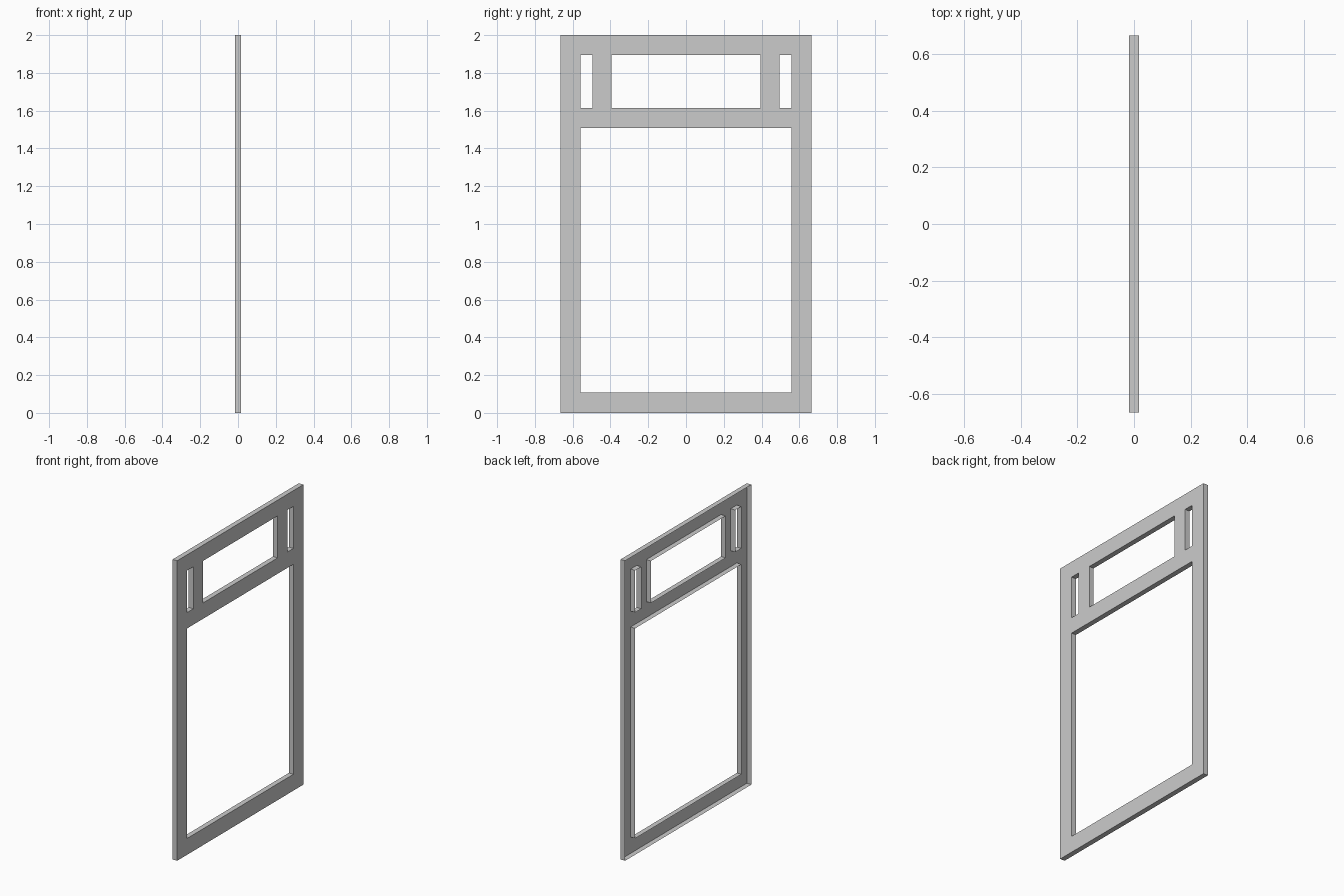
import bpy, bmesh
from mathutils import Vector

if "Cube" in bpy.data.objects:
    bpy.data.objects.remove(bpy.data.objects["Cube"])

X_FRONT, DEPTH = 0.017, 0.034
Y = [-0.665, -0.559, -0.495, -0.394, 0.394, 0.495, 0.559, 0.665]
Z = [0, 0.109, 1.509, 1.615, 1.895, 2.0]


def is_opening(i, j):
    # large lower opening, then two slots and a wide window above
    return (j == 1 and 1 <= i <= 5) or (j == 3 and i in (1, 3, 5))


bm = bmesh.new()

# Flat panel facing +x, leaving out the opening cells
grid = [[bm.verts.new((X_FRONT, y, z)) for z in Z] for y in Y]
for i in range(len(Y) - 1):
    for j in range(len(Z) - 1):
        if not is_opening(i, j):
            bm.faces.new((grid[i][j], grid[i + 1][j],
                          grid[i + 1][j + 1], grid[i][j + 1]))
bmesh.ops.delete(bm, geom=[v for v in bm.verts if not v.link_faces], context='VERTS')

# Thin rims around the outside and every opening; the -x side stays open
rim = [e for e in bm.edges if e.is_boundary]
new = bmesh.ops.extrude_edge_only(bm, edges=rim)["geom"]
bmesh.ops.translate(bm, vec=Vector((-DEPTH, 0, 0)),
                    verts=[g for g in new if isinstance(g, bmesh.types.BMVert)])

# Consistent normals with the panel facing +x
bmesh.ops.recalc_face_normals(bm, faces=bm.faces)
bm.normal_update()
panel = max(bm.faces, key=lambda f: f.calc_center_median().x)
if panel.normal.x < 0:
    bmesh.ops.reverse_faces(bm, faces=bm.faces)

mesh = bpy.data.meshes.new("window_frame")
bm.to_mesh(mesh)
bm.free()
bpy.context.collection.objects.link(bpy.data.objects.new("window_frame", mesh))
